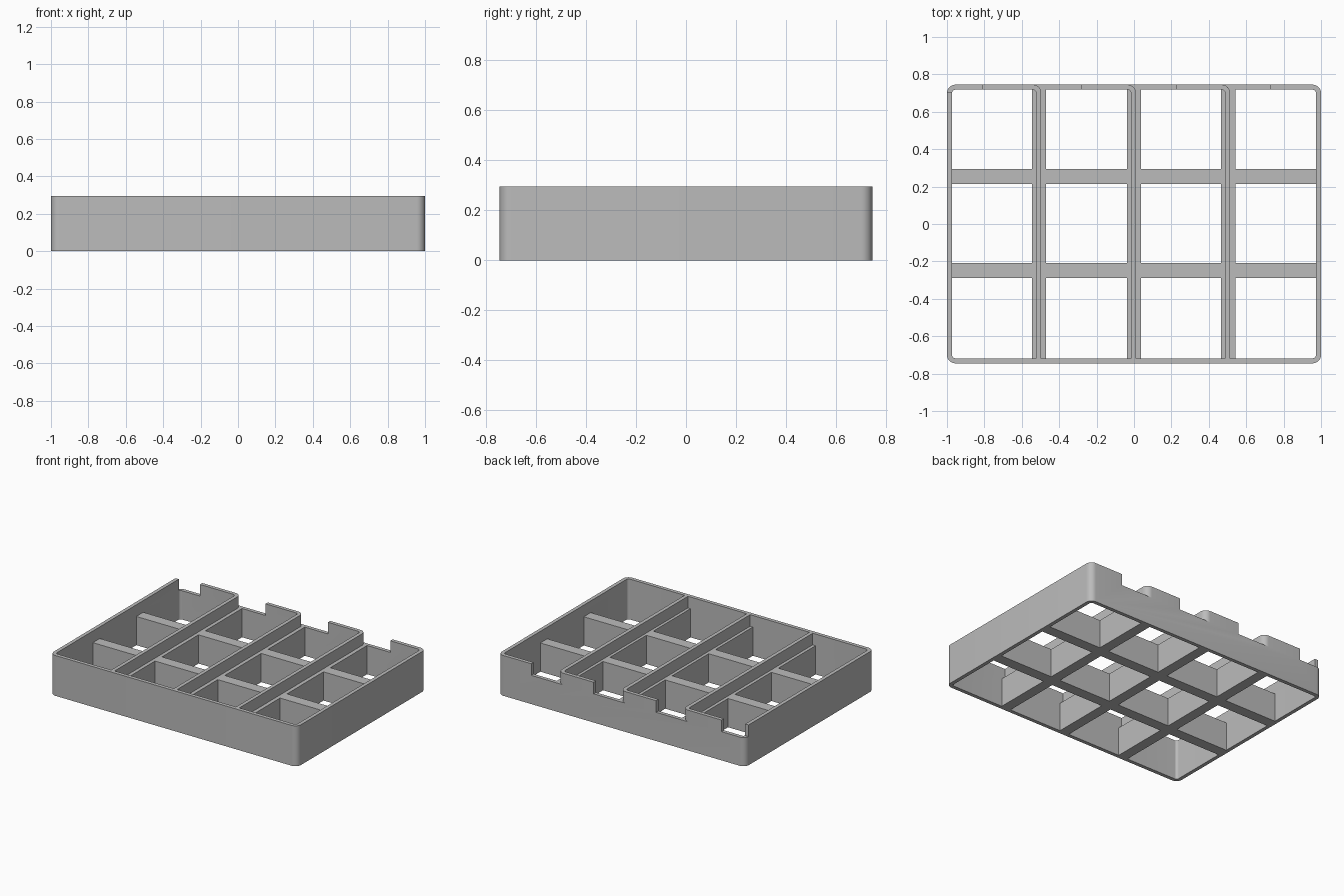
import bpy, bmesh, math
from mathutils import Vector

cube = bpy.data.objects.get("Cube")
if cube:
    bpy.data.objects.remove(cube, do_unlink=True)

X, Y = 1.0, 0.745          # half length and half depth
TOP, LOW = 0.295, 0.21     # rim height, rib height
T, R = 0.027, 0.045        # wall thickness, corner radius
RIB = 0.038                # half rib width

grey = bpy.data.materials.new("plain grey")
grey.use_nodes = True
grey.diffuse_color = (0.5, 0.5, 0.5, 1)
grey.node_tree.nodes["Principled BSDF"].inputs["Base Color"].default_value = grey.diffuse_color


def prism(name, outline, z0, z1):
    """Extrude a flat outline from z0 to z1."""
    bm = bmesh.new()
    face = bm.faces.new([bm.verts.new((round(x, 5), round(y, 5), z0)) for x, y in outline])
    new = bmesh.ops.extrude_face_region(bm, geom=[face])["geom"]
    verts = [v for v in new if isinstance(v, bmesh.types.BMVert)]
    bmesh.ops.translate(bm, verts=verts, vec=(0, 0, z1 - z0))
    bmesh.ops.recalc_face_normals(bm, faces=bm.faces)
    mesh = bpy.data.meshes.new(name)
    bm.to_mesh(mesh)
    bm.free()
    mesh.materials.append(grey)
    obj = bpy.data.objects.new(name, mesh)
    bpy.context.collection.objects.link(obj)
    return obj


def box(name, x0, x1, y0, y1, z0, z1):
    return prism(name, [(x0, y0), (x1, y0), (x1, y1), (x0, y1)], z0, z1)


def rounded(points, r, steps=8):
    """Open right-angled path with its inner corners filleted."""
    out = [points[0]]
    for a, b, c in zip(points, points[1:], points[2:]):
        b = Vector(b)
        u, v = (Vector(a) - b).normalized(), (Vector(c) - b).normalized()
        for i in range(steps + 1):
            t = math.pi / 2 * i / steps
            out.append(tuple(b + r * (u * (1 - math.sin(t)) + v * (1 - math.cos(t)))))
    return out + [points[-1]]


def wall(name, outer, inner, z0, z1):
    return prism(name, rounded(outer, R) + rounded(inner, R - T)[::-1], z0, z1)


# Tall outer wall: left, front, right and the last piece of the back
xi, yi = X - T, Y - T
cut = Y - 0.04
tray = wall("divided_tray",
            [(-X, cut), (-X, -Y), (X, -Y), (X, Y), (0.73, Y)],
            [(-xi, cut), (-xi, -yi), (xi, -yi), (xi, yi), (0.73, yi)], 0, TOP)

# Low back wall, which forms the bottom of the notches
parts = [wall("back_wall", [(-X, 0), (-X, Y), (X, Y), (X, 0)],
              [(-xi, 0), (-xi, yi), (xi, yi), (xi, 0)], 0, LOW)]

# Low ribs running across the bays
for y in (0.254, -0.248):
    parts.append(box("cross_rib", -xi - 0.01, xi + 0.01, y - RIB - 0.002, y + RIB + 0.002, 0, LOW))

# Low rib plus tall thin divider that hooks round into the back wall
end = -Y + 0.01
for rib_x, edge, start in ((-0.508, -0.496, -0.81), (0, 0.011, -0.28), (0.504, 0.514, 0.225)):
    parts.append(box("long_rib", rib_x - RIB, rib_x + RIB, end, Y - 0.01, 0, LOW))
    parts.append(wall("divider", [(start, Y), (edge, Y), (edge, end)],
                      [(start, yi), (edge - T, yi), (edge - T, end)], 0.05, TOP))

# Join everything into one clean solid
bpy.ops.object.select_all(action="DESELECT")
tray.select_set(True)
bpy.context.view_layer.objects.active = tray
for part in parts:
    mod = tray.modifiers.new("join", "BOOLEAN")
    mod.operation, mod.solver, mod.object = "UNION", "EXACT", part
    bpy.ops.object.modifier_apply(modifier=mod.name)
    bpy.data.objects.remove(part, do_unlink=True)

bm = bmesh.new()
bm.from_mesh(tray.data)
bmesh.ops.remove_doubles(bm, verts=bm.verts, dist=0.0002)
bmesh.ops.dissolve_limit(bm, angle_limit=math.radians(1), verts=bm.verts, edges=bm.edges)
bm.to_mesh(tray.data)
bm.free()
bpy.ops.object.shade_smooth_by_angle(angle=math.radians(30))
